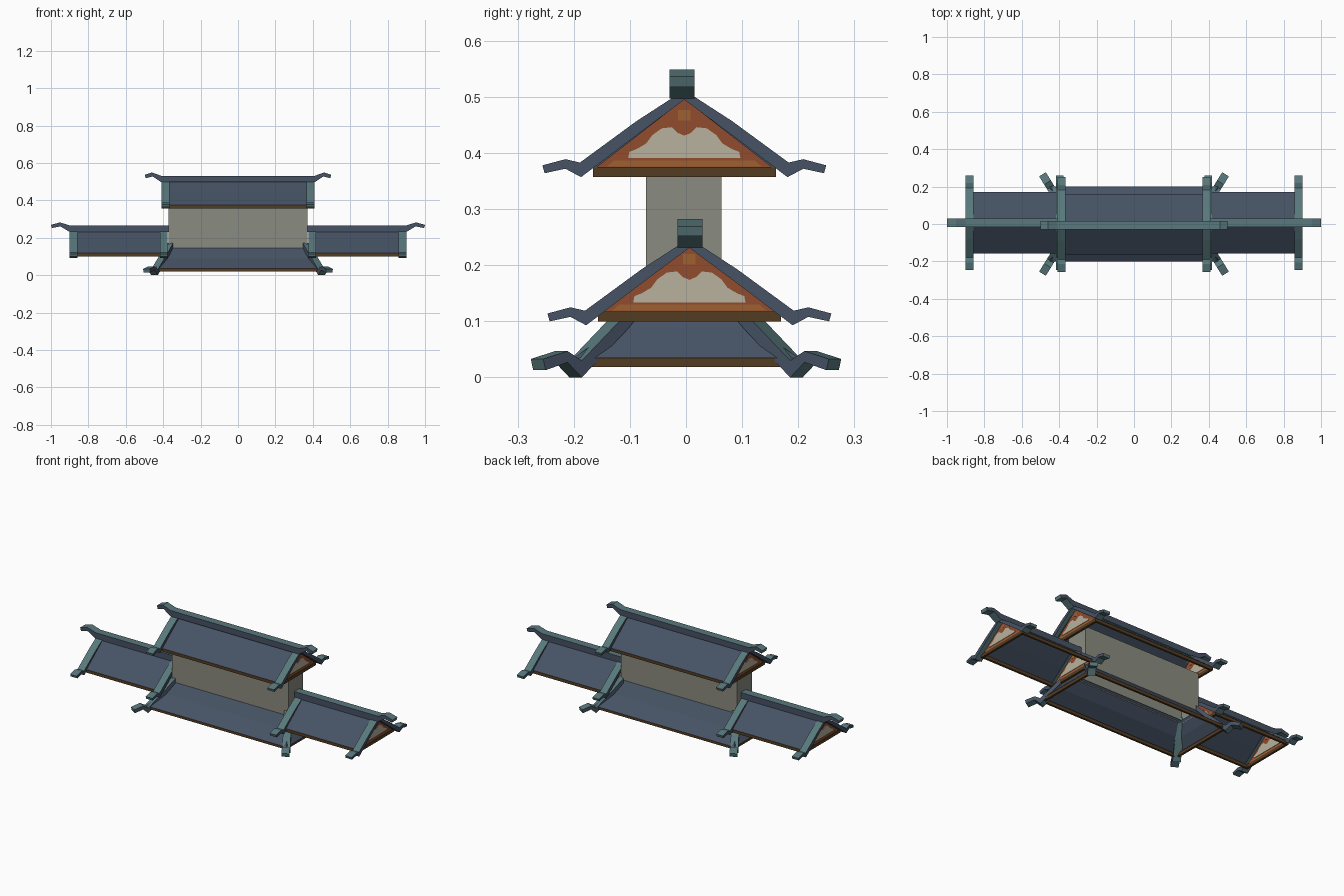
import bpy, bmesh, math
from mathutils import Vector

if "Cube" in bpy.data.objects:
    bpy.data.objects.remove(bpy.data.objects["Cube"])


def material(name, r, g, b):
    lin = [c / 12.92 if c <= 0.04045 else ((c + 0.055) / 1.055) ** 2.4
           for c in (r / 255, g / 255, b / 255)]
    m = bpy.data.materials.new(name)
    m.diffuse_color = (*lin, 1)
    m.use_nodes = True
    m.node_tree.nodes["Principled BSDF"].inputs["Base Color"].default_value = m.diffuse_color
    return m


SLATE = material("slate roof", 70, 82, 100)
TEAL = material("teal ridge tile", 88, 120, 124)
BROWN = material("dark brown timber", 84, 60, 34)
RUST = material("rust gable", 146, 76, 46)
OCHRE = material("ochre band", 158, 96, 48)
CREAM = material("cream plaster", 184, 177, 158)
WALL = material("grey wall", 138, 139, 128)


def finish(name, bm, mats):
    me = bpy.data.meshes.new(name)
    bm.to_mesh(me)
    bm.free()
    for m in mats:
        me.materials.append(m)
    ob = bpy.data.objects.new(name, me)
    bpy.context.collection.objects.link(ob)
    return ob


def sym(half):
    """Mirror a half profile about s = 0."""
    return half + [(-s, z) for s, z in reversed(half) if s > 1e-6]


def prism(name, prof, origin, ang, width, strip, side=None):
    """Profile (s, z) in the vertical plane at angle ang, given a width."""
    o = Vector(origin)
    d = Vector((math.cos(ang), math.sin(ang), 0))
    n = Vector((-math.sin(ang), math.cos(ang), 0))
    bm = bmesh.new()
    a, b = [[bm.verts.new(o + d * s + n * k * width / 2 + Vector((0, 0, z)))
             for s, z in prof] for k in (-1, 1)]
    for ring in (a, b):
        bm.faces.new(ring).material_index = 1 if side else 0
    c = len(prof)
    for i in range(c):
        j = (i + 1) % c
        bm.faces.new((a[i], a[j], b[j], b[i]))
    bmesh.ops.recalc_face_normals(bm, faces=bm.faces)
    return finish(name, bm, [strip, side] if side else [strip])


def loops(name, rects, cy, mat, flip=False):
    """Open four-sided shell through rectangles (half x, half y, z)."""
    bm = bmesh.new()
    rings = [[bm.verts.new((sx * x, cy + sy * y, z))
              for sx, sy in ((1, 1), (-1, 1), (-1, -1), (1, -1))] for x, y, z in rects]
    for lo, hi in zip(rings, rings[1:]):
        for i in range(4):
            j = (i + 1) % 4
            bm.faces.new((lo[i], lo[j], hi[j], hi[i]))
    if flip:
        bmesh.ops.reverse_faces(bm, faces=bm.faces)
    return finish(name, bm, [mat])


def eave_frame(name, cx, cy, hx, hy, z, h=0.018, t=0.012):
    """Four timber boards under the eaves."""
    for k in (-1, 1):
        long = [(-hx, 0), (hx, 0), (hx, h), (-hx, h)]
        prism(name + "_long_board", long, (cx, cy + k * (hy - t / 2), z), 0, t, BROWN)
        e = hy - t
        short = [(-e, 0), (e, 0), (e, h), (-e, h)]
        prism(name + "_end_board", short, (cx + k * (hx - t / 2), cy, z), math.pi / 2, t, BROWN)


# Shared profiles, measured across the roof from the ridge line
TRIM = sym([(0, .155), (.085, .1), (.186, .026), (.212, .032), (.253, .021),
            (.249, .007), (.212, .015), (.184, 0), (.078, .08), (0, .138)])
SHEET = sym([(0, .146), (.078, .085), (.164, .018), (.158, .016), (.078, .078), (0, .139)])
GABLE = sym([(0, .14), (.078, .079), (.157, .017)])
CLOUD = sym([(0, .074), (.012, .079), (.022, .089), (.04, .087), (.057, .075), (.068, .06),
             (.085, .05), (.098, .045), (.1, .034)])
BAND = sym([(.125, .03), (.138, .019)])
CREST = sym([(.011, .12), (.011, .101)])


def gable_roof(name, x0, x1, cy, z, z_trim):
    cx, length, q = (x0 + x1) / 2, x1 - x0, math.pi / 2
    prism(name + "_slopes", SHEET, (cx, cy, z), q, length, SLATE)
    eave_frame(name, cx, cy, length / 2, .163, z)
    for x, k in ((x0, 1), (x1, -1)):
        # curled end trim, and gable just inside it
        prism(name + "_end_trim", TRIM, (x, cy, z_trim), q, .042, TEAL, SLATE)
        g = (x + k * .006, cy, z)
        prism(name + "_gable", GABLE, g, q, .003, RUST)
        prism(name + "_gable_cloud", CLOUD, g, q, .007, CREAM)
        prism(name + "_gable_band", BAND, g, q, .007, OCHRE)
        prism(name + "_gable_crest", CREST, g, q, .005, OCHRE)


# Upper roof with a curled ridge
gable_roof("upper_roof", -.388, .388, -.003, .357, .357)
prism("upper_ridge", sym([(0, .531), (.41, .531), (.46, .549), (.499, .536),
                          (.493, .518), (.457, .528), (.41, .497), (0, .497)]),
      (0, -.007, 0), 0, .045, TEAL, SLATE)

# Wing roofs on both sides
for k, label in ((-1, "left_wing"), (1, "right_wing")):
    x0, x1 = sorted((k * .397, k * .88))
    gable_roof(label + "_roof", x0, x1, .006, .1, .093)
    prism(label + "_ridge", [(.37, .266), (.9, .266), (.952, .282), (1, .269),
                             (.995, .252), (.95, .261), (.9, .231), (.37, .231)],
          (0, .007, 0), 0 if k > 0 else math.pi, .045, TEAL, SLATE)

# Wall of the upper storey, facing into the room
loops("storey_wall", [(.372, .067, .14), (.372, .067, .375)], -.004, WALL, flip=True)

# Hipped skirt roof
loops("skirt_roof", [(.45, .2, .035), (.402, .122, .09), (.365, .063, .155)], 0, SLATE)
eave_frame("skirt_roof", 0, 0, .447, .197, .019)

# Curled hip trims on the four corners
HIP = [(0, .172), (.062, .113), (.155, .03), (.185, .047), (.236, .033),
       (.231, .013), (.185, .027), (.155, 0), (.06, .085), (0, .145)]
for sx in (-1, 1):
    for sy in (-1, 1):
        prism("skirt_hip_trim", HIP, (sx * .365, sy * .065, 0),
              math.atan2(sy * .137, sx * .085), .042, TEAL, SLATE)
